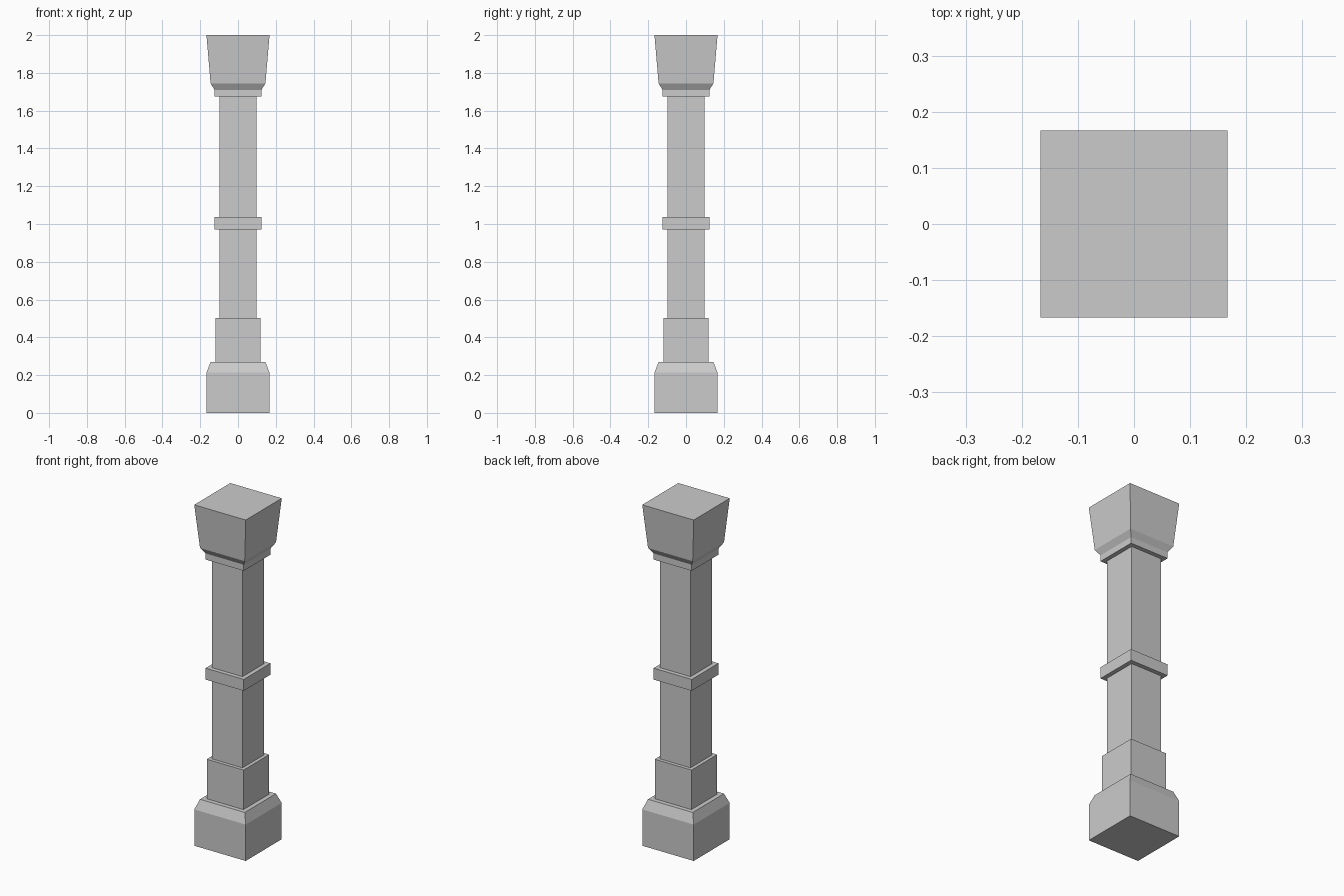
import bpy, bmesh

if "Cube" in bpy.data.objects:
    bpy.data.objects.remove(bpy.data.objects["Cube"])


def square_loft(name, profile):
    """Loft square rings through (half_width, z) profile points and cap both ends."""
    bm = bmesh.new()
    rings = [[bm.verts.new((sx * w, sy * w, z))
              for sx, sy in ((-1, -1), (1, -1), (1, 1), (-1, 1))]
             for w, z in profile]
    for low, high in zip(rings, rings[1:]):
        for i in range(4):
            j = (i + 1) % 4
            bm.faces.new((low[i], low[j], high[j], high[i]))
    bm.faces.new(rings[0][::-1])
    bm.faces.new(rings[-1])
    mesh = bpy.data.meshes.new(name)
    bm.to_mesh(mesh)
    bm.free()
    obj = bpy.data.objects.new(name, mesh)
    bpy.context.collection.objects.link(obj)
    return obj


# Base block with a sloped shoulder and the pedestal above it
square_loft("base", [(0.167, 0), (0.167, 0.213), (0.145, 0.27),
                     (0.119, 0.27), (0.119, 0.502)])

# Square shaft with the raised band around its middle
square_loft("shaft", [(0.099, 0.502), (0.099, 0.97), (0.124, 0.97),
                      (0.124, 1.037), (0.099, 1.037), (0.099, 1.674)])

# Capital: neck ring, short flare, then a tall block widening to the top
square_loft("capital", [(0.124, 1.674), (0.124, 1.71),
                        (0.145, 1.744), (0.167, 2.0)])
